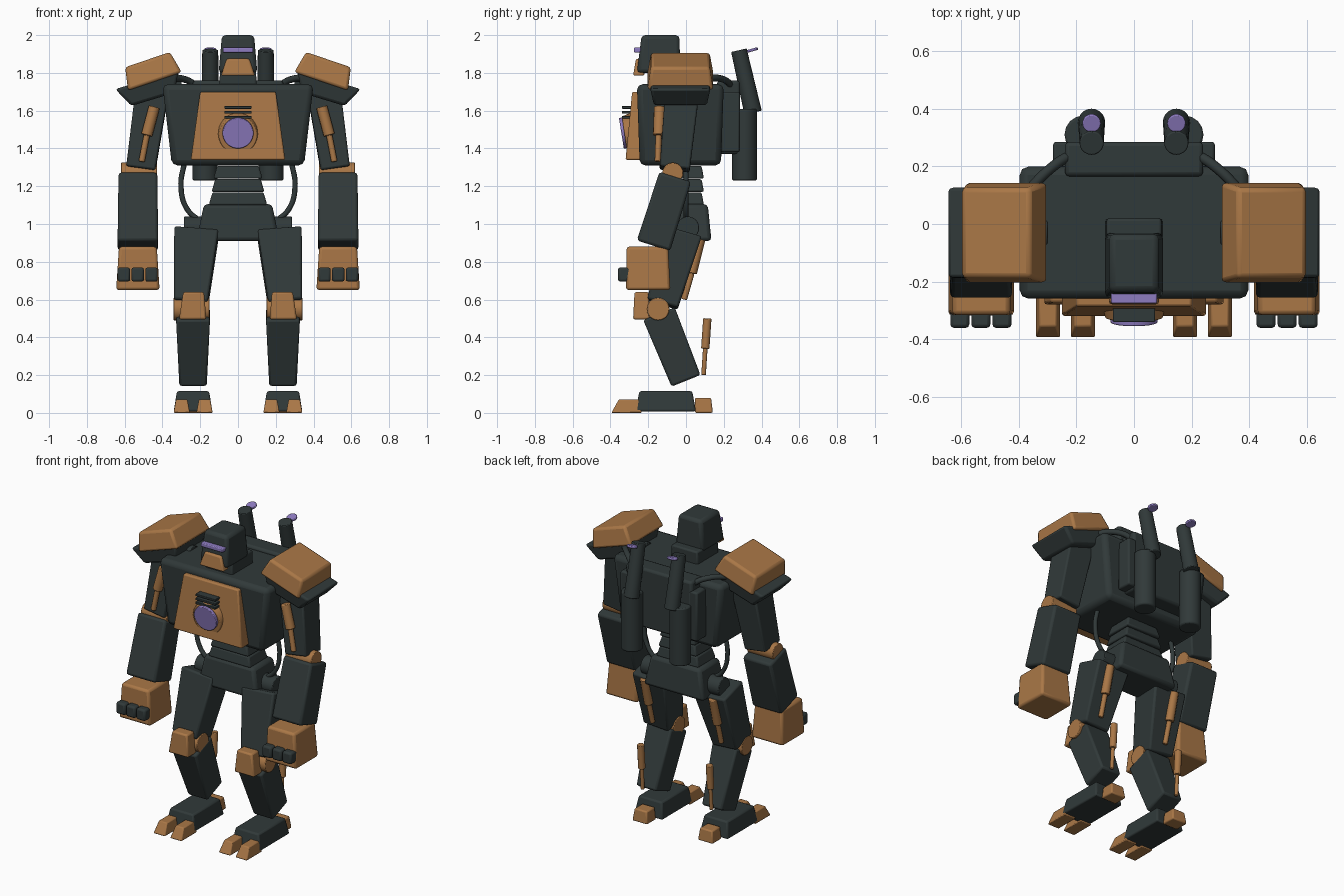
import bpy, bmesh, math
from mathutils import Vector, Matrix

if "Cube" in bpy.data.objects:
    bpy.data.objects.remove(bpy.data.objects["Cube"])


def material(name, rgb):
    m = bpy.data.materials.new(name)
    m.diffuse_color = (*rgb, 1)
    m.use_nodes = True
    bsdf = m.node_tree.nodes["Principled BSDF"]
    bsdf.inputs["Base Color"].default_value = (*rgb, 1)
    bsdf.inputs["Roughness"].default_value = 0.6
    return m


DARK = material("dark_slate", (0.030, 0.041, 0.041))
ORANGE = material("burnt_orange", (0.40, 0.185, 0.062))
PURPLE = material("soft_purple", (0.27, 0.20, 0.53))


def finish(name, bm, mat, bevel):
    bmesh.ops.recalc_face_normals(bm, faces=bm.faces)
    mesh = bpy.data.meshes.new(name)
    bm.to_mesh(mesh)
    bm.free()
    mesh.materials.append(mat)
    ob = bpy.data.objects.new(name, mesh)
    bpy.context.collection.objects.link(ob)
    if bevel:
        mod = ob.modifiers.new("bevel", "BEVEL")
        mod.width, mod.segments, mod.limit_method = bevel, 2, "ANGLE"
        mod.angle_limit = math.radians(40)
    bpy.context.view_layer.objects.active = ob
    ob.select_set(True)
    bpy.ops.object.shade_smooth_by_angle(angle=math.radians(35))
    ob.select_set(False)
    return ob


def block(name, mat, low, high, low_size, high_size=None, bevel=0.01, skew=False):
    """Tapered box between two end centres; skew keeps its ends level."""
    low, high = Vector(low), Vector(high)
    z = Vector((0, 0, 1)) if skew else (high - low).normalized()
    x = (Vector((1, 0, 0)) - z * z.x).normalized()
    y = z.cross(x)
    bm = bmesh.new()
    rings = []
    for c, (w, d) in ((low, low_size), (high, high_size or low_size)):
        rings.append([bm.verts.new(c + x * sx * w / 2 + y * sy * d / 2)
                      for sx, sy in ((-1, -1), (1, -1), (1, 1), (-1, 1))])
    for ring in rings:
        bm.faces.new(ring)
    for i in range(4):
        j = (i + 1) % 4
        bm.faces.new((rings[0][i], rings[0][j], rings[1][j], rings[1][i]))
    return finish(name, bm, mat, bevel)


def rod(name, mat, a, b, r1, r2=None, sides=24, bevel=0.004):
    a, b = Vector(a), Vector(b)
    bm = bmesh.new()
    rot = (b - a).to_track_quat("Z", "Y").to_matrix().to_4x4()
    bmesh.ops.create_cone(bm, cap_ends=True, segments=sides, radius1=r1,
                          radius2=r2 or r1, depth=(b - a).length,
                          matrix=Matrix.Translation((a + b) / 2) @ rot)
    return finish(name, bm, mat, bevel)


def hose(name, points, radius):
    cu = bpy.data.curves.new(name, "CURVE")
    cu.dimensions, cu.bevel_depth, cu.bevel_resolution = "3D", radius, 2
    cu.use_fill_caps = True
    sp = cu.splines.new("BEZIER")
    sp.bezier_points.add(len(points) - 1)
    for p, co in zip(sp.bezier_points, points):
        p.co = co
        p.handle_left_type = p.handle_right_type = "AUTO"
    cu.materials.append(DARK)
    bpy.context.collection.objects.link(bpy.data.objects.new(name, cu))


def piston(name, thick, joint, thin, r):
    rod(name + "_sleeve", ORANGE, thick, joint, r, sides=12)
    rod(name + "_shaft", ORANGE, joint, thin, r * 0.55, sides=12)


# Head
block("neck", DARK, (0, -0.09, 1.70), (0, -0.09, 1.82), (0.20, 0.22), (0.19, 0.22))
block("head", DARK, (0, -0.145, 1.80), (0, -0.135, 2.0), (0.205, 0.23), (0.17, 0.20), 0.02, True)
block("visor", PURPLE, (0, -0.25, 1.908), (0, -0.25, 1.934), (0.16, 0.05), bevel=0.005)
block("jaw_guard", ORANGE, (0, -0.25, 1.785), (0, -0.24, 1.875), (0.18, 0.06), (0.12, 0.05), skew=True)

# Torso with chest plate and power core
block("torso", DARK, (0, -0.03, 1.31), (0, -0.03, 1.74), (0.70, 0.43), (0.80, 0.46), 0.03)
block("chest_plate", ORANGE, (0, -0.27, 1.34), (0, -0.25, 1.70), (0.50, 0.10), (0.40, 0.07), 0.008, True)
rod("core_ring", ORANGE, (0, -0.27, 1.478), (0, -0.325, 1.47), 0.115, 0.10, 32)
rod("core_lens", PURPLE, (0, -0.28, 1.49), (0, -0.342, 1.48), 0.082, sides=32)
for i in range(3):
    h = 1.558 + i * 0.026
    block(f"core_vent_{i + 1}", DARK, (0, -0.315, h), (0, -0.315, h + 0.014), (0.145, 0.05), bevel=0.003)

# Waist and pelvis
for i, w in enumerate((0.31, 0.28, 0.26)):
    h = 1.10 + i * 0.07
    block(f"waist_segment_{i + 1}", DARK, (0, 0, h), (0, 0, h + 0.068), (w, 0.19), (w - 0.04, 0.165))
block("pelvis", DARK, (0, 0.01, 0.91), (0, 0.01, 1.105), (0.44, 0.25), (0.36, 0.21), 0.02)

# Backpack
block("backpack", DARK, (0, 0.225, 1.37), (0, 0.225, 1.76), (0.46, 0.12), (0.48, 0.12), 0.015)

for side, s in (("left", 1), ("right", -1)):
    def p(x, y, z):
        return (s * x, y, z)

    # Exhausts, side fins and hoses
    block(side + "_back_fin", DARK, p(0.25, 0.235, 1.38), p(0.25, 0.235, 1.70), (0.06, 0.10))
    rod(side + "_tank", DARK, p(0.175, 0.31, 1.23), p(0.175, 0.31, 1.61), 0.066, sides=16, bevel=0.008)
    rod(side + "_exhaust", DARK, p(0.147, 0.355, 1.59), p(0.147, 0.28, 1.92), 0.047, 0.042, 20)
    rod(side + "_exhaust_lid", PURPLE, p(0.147, 0.352, 1.914), p(0.147, 0.348, 1.928), 0.032, sides=20)
    hose(side + "_shoulder_hose", [p(0.2, 0.25, 1.72), p(0.28, 0.2, 1.765), p(0.37, 0.11, 1.765), p(0.43, 0.03, 1.72)], 0.018)
    hose(side + "_waist_hose", [p(0.28, 0, 1.34), p(0.302, 0, 1.2), p(0.27, 0, 1.08), p(0.18, 0, 1.0)], 0.014)

    # Shoulder
    block(side + "_shoulder_pad", ORANGE, p(0.44, -0.03, 1.755), p(0.479, -0.03, 1.87), (0.30, 0.35), (0.25, 0.31), 0.015)
    block(side + "_shoulder_base", DARK, p(0.45, -0.03, 1.66), p(0.482, -0.03, 1.765), (0.24, 0.28), (0.35, 0.32), 0.015)
    rod(side + "_shoulder_axle", DARK, p(0.30, -0.03, 1.69), p(0.46, -0.03, 1.69), 0.065)

    # Arm
    block(side + "_upper_arm", DARK, p(0.515, -0.06, 1.29), p(0.455, -0.02, 1.70), (0.155, 0.16), (0.175, 0.18))
    piston(side + "_arm_piston", p(0.443, -0.14, 1.62), p(0.483, -0.145, 1.47), p(0.51, -0.15, 1.33), 0.03)
    rod(side + "_elbow", ORANGE, p(0.43, -0.07, 1.27), p(0.62, -0.07, 1.27), 0.055)
    block(side + "_forearm", DARK, p(0.53, -0.172, 0.885), p(0.53, -0.057, 1.25), (0.215, 0.185), (0.205, 0.175), 0.015)
    block(side + "_hand", ORANGE, p(0.53, -0.20, 0.65), p(0.53, -0.205, 0.88), (0.23, 0.235), (0.20, 0.22), 0.015, True)
    for i in range(3):
        x = 0.458 + i * 0.073
        block(f"{side}_finger_{i + 1}", DARK, p(x, -0.325, 0.695), p(x, -0.325, 0.77), (0.066, 0.07), bevel=0.012)

    # Upper leg and knee
    rod(side + "_hip", DARK, p(0.15, 0.01, 0.98), p(0.285, 0.01, 0.98), 0.06)
    block(side + "_thigh", DARK, p(0.25, -0.125, 0.575), p(0.22, -0.015, 0.955), (0.18, 0.17), (0.235, 0.20), 0.012)
    piston(side + "_thigh_piston", p(0.25, 0.075, 0.92), p(0.25, 0.03, 0.74), p(0.25, -0.01, 0.60), 0.028)
    rod(side + "_knee", ORANGE, p(0.15, -0.148, 0.55), p(0.342, -0.148, 0.55), 0.06)
    block(side + "_knee_cap", ORANGE, p(0.24, -0.235, 0.495), p(0.235, -0.235, 0.64), (0.145, 0.09), (0.11, 0.075), 0.01, True)

    # Lower leg
    block(side + "_shin", DARK, p(0.238, 0.0, 0.17), p(0.238, -0.143, 0.525), (0.145, 0.165), (0.18, 0.18), 0.012)
    piston(side + "_calf_piston", p(0.25, 0.113, 0.50), p(0.25, 0.102, 0.34), p(0.25, 0.093, 0.20), 0.022)

    # Foot
    block(side + "_foot", DARK, p(0.238, -0.107, 0.008), p(0.238, -0.107, 0.115), (0.205, 0.32), (0.17, 0.28), 0.01)
    for label, x in (("inner", 0.177), ("outer", 0.298)):
        block(f"{side}_{label}_toe", ORANGE, p(x, -0.315, 0), p(x, -0.295, 0.072), (0.086, 0.16), (0.06, 0.12), 0.006, True)
    block(side + "_heel", ORANGE, p(0.238, 0.095, 0), p(0.238, 0.09, 0.08), (0.11, 0.095), (0.09, 0.085), 0.008, True)
